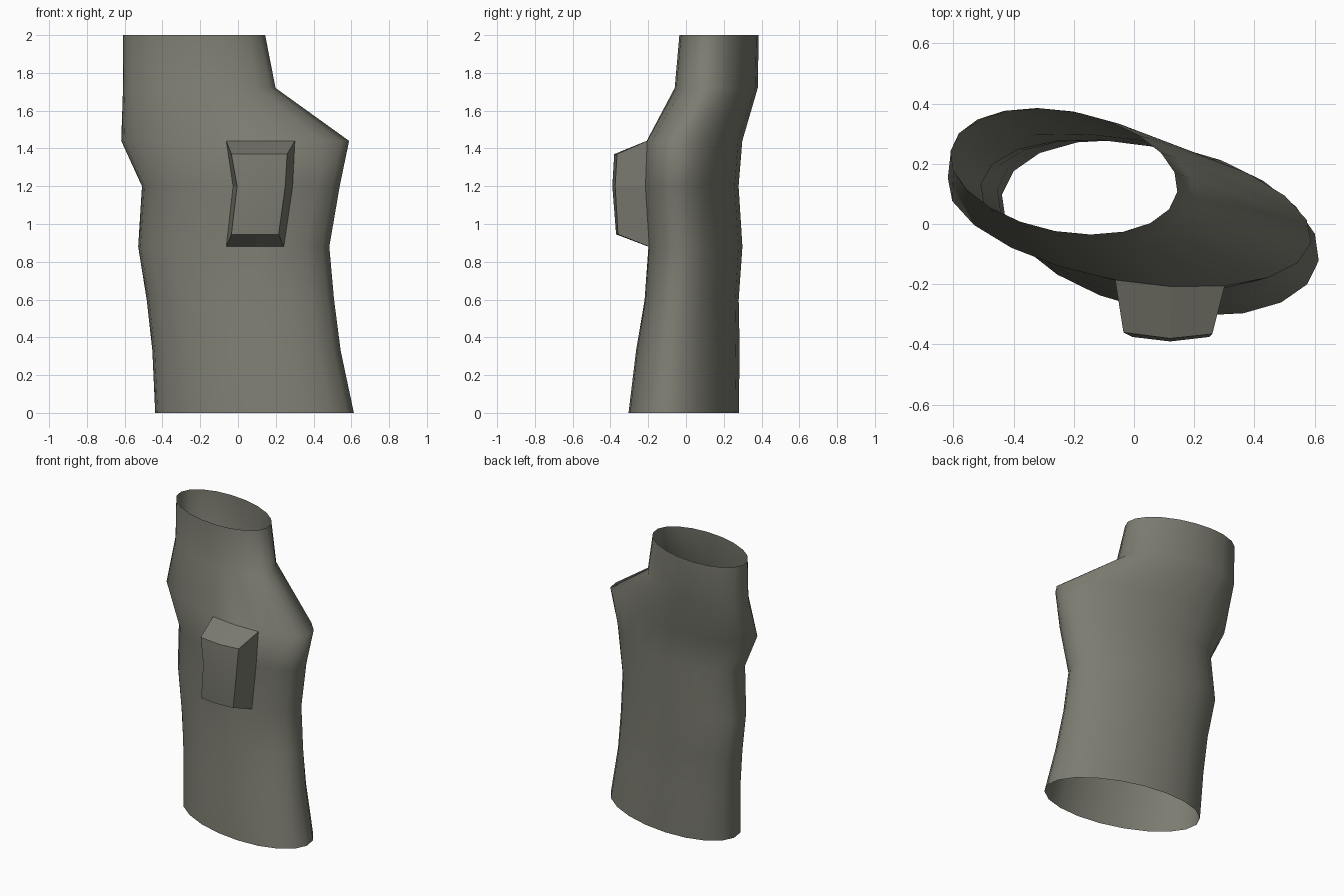
import bpy, bmesh
from math import cos, sin, radians, sqrt

cube = bpy.data.objects.get("Cube")
if cube:
    bpy.data.objects.remove(cube, do_unlink=True)

SIDES = 20
# Cross-sections: height, x min, x max, y min, y max, skew
RINGS = [
    (0.00, -0.44, 0.615, -0.305, 0.28, -0.30),
    (0.33, -0.455, 0.545, -0.265, 0.285, -0.31),
    (0.60, -0.485, 0.51, -0.22, 0.28, -0.32),
    (0.88, -0.53, 0.485, -0.20, 0.30, -0.33),
    (1.20, -0.51, 0.54, -0.22, 0.28, -0.34),
    (1.44, -0.62, 0.59, -0.21, 0.30, -0.35),
    (1.72, -0.61, 0.20, -0.06, 0.38, -0.27),
    (2.00, -0.61, 0.145, -0.035, 0.385, -0.25),
]
# Front of the raised block, row by row: height, three x, three y
BLOCK = [
    (0.945, (-0.035, 0.09, 0.215), (-0.355, -0.37, -0.36)),
    (1.20, (-0.005, 0.12, 0.25), (-0.375, -0.39, -0.375)),
    (1.37, (-0.035, 0.12, 0.26), (-0.36, -0.38, -0.365)),
]


def make_material(name, colour):
    mat = bpy.data.materials.new(name)
    mat.use_nodes = True
    mat.diffuse_color = colour
    mat.node_tree.nodes["Principled BSDF"].inputs["Base Color"].default_value = colour
    return mat


def skewed_ring(bm, z, x0, x1, y0, y1, skew):
    verts = []
    for i in range(SIDES):
        t = radians(-94.5 + i * 360 / SIDES)
        x = (x0 + x1) / 2 + (x1 - x0) / 2 * cos(t)
        y = (y0 + y1) / 2 + (y1 - y0) / 2 * (skew * cos(t) + sqrt(1 - skew ** 2) * sin(t))
        verts.append(bm.verts.new((x, y, z)))
    return verts


bm = bmesh.new()

# Open sleeve lofted through the cross-sections
rings = [skewed_ring(bm, *ring) for ring in RINGS]
panel = []
for r, (low, high) in enumerate(zip(rings, rings[1:])):
    for i in range(SIDES):
        j = (i + 1) % SIDES
        face = bm.faces.new((low[i], low[j], high[j], high[i]))
        face.smooth = True
        if r in (3, 4) and i < 2:
            panel.append(face)

# Block raised out of the front panel
old_faces = set(bm.faces)
result = bmesh.ops.extrude_face_region(bm, geom=panel)["geom"]
bmesh.ops.delete(bm, geom=[f for f in panel if f.is_valid], context='FACES_ONLY')
cap = {g for g in result if isinstance(g, bmesh.types.BMFace)}
top = [g for g in result if isinstance(g, bmesh.types.BMVert)]
top.sort(key=lambda v: v.co.z)
for row, (z, xs, ys) in enumerate(BLOCK):
    trio = sorted(top[row * 3:row * 3 + 3], key=lambda v: v.co.x)
    for vert, x, y in zip(trio, xs, ys):
        vert.co = (x, y, z)

# Crisp edges around the block walls
for face in bm.faces:
    if face not in old_faces and face not in cap:
        face.smooth = False
        for edge in face.edges:
            edge.smooth = False

bmesh.ops.recalc_face_normals(bm, faces=bm.faces[:])
mesh = bpy.data.meshes.new("sleeve")
bm.to_mesh(mesh)
bm.free()
mesh.materials.append(make_material("olive grey", (0.2, 0.2, 0.165, 1)))
sleeve = bpy.data.objects.new("sleeve", mesh)
bpy.context.collection.objects.link(sleeve)
